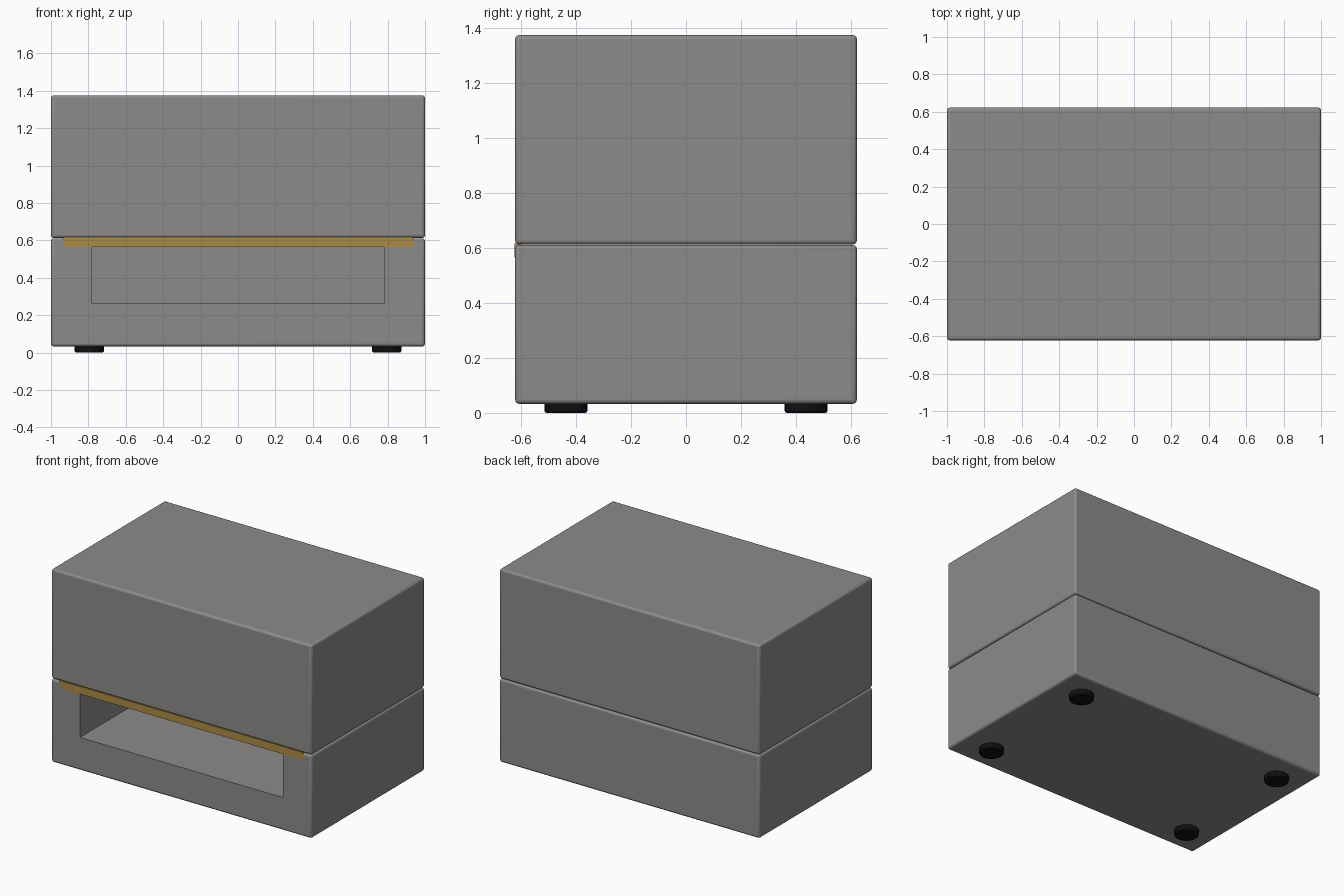
import bpy
from math import radians

cube = bpy.data.objects.get("Cube")
if cube:
    bpy.data.objects.remove(cube, do_unlink=True)


def material(name, rgb, rough=0.6):
    m = bpy.data.materials.new(name)
    m.use_nodes = True
    m.diffuse_color = (*rgb, 1)
    bsdf = m.node_tree.nodes["Principled BSDF"]
    bsdf.inputs["Base Color"].default_value = (*rgb, 1)
    bsdf.inputs["Roughness"].default_value = rough
    return m


grey = material("warm grey", (0.27, 0.26, 0.25))
brass = material("brass", (0.41, 0.26, 0.06))
black = material("black rubber", (0.005, 0.005, 0.005))


def finish(ob, name, mat, bevel=0, segments=3):
    ob.name = name
    ob.data.materials.append(mat)
    if bevel:
        mod = ob.modifiers.new("soft edges", "BEVEL")
        mod.width = bevel
        mod.segments = segments
        mod.limit_method = "ANGLE"
        bpy.ops.object.shade_smooth_by_angle(angle=radians(35))
    return ob


def box(name, mat, x, y, z, bevel=0):
    """Box spanning the (min, max) pairs x, y and z."""
    spans = (x, y, z)
    bpy.ops.mesh.primitive_cube_add(size=1, location=[(a + b) / 2 for a, b in spans])
    ob = bpy.context.object
    ob.scale = [b - a for a, b in spans]
    bpy.ops.object.transform_apply(location=False, rotation=False, scale=True)
    return finish(ob, name, mat, bevel)


FRONT, BACK = -0.622, 0.622

# Upper and lower cabinet bodies, with a fine seam between them
box("upper_body", grey, (-1, 1), (FRONT, BACK), (0.613, 1.375), 0.015)
lower = box("lower_body", grey, (-1, 1), (FRONT, BACK), (0.033, 0.611), 0.015)

# Open shelf niche cut into the front
cutter = box("niche_cutter", grey, (-0.78, 0.78), (-0.8, 0.5), (0.262, 0.565))
cutter.hide_render = True
cutter.hide_viewport = True
cutter.display_type = "WIRE"
cut = lower.modifiers.new("niche", "BOOLEAN")
cut.operation = "DIFFERENCE"
cut.solver = "EXACT"
cut.object = cutter

# Brass trim along the top of the niche
box("brass_trim", brass, (-0.935, 0.935), (FRONT - 0.002, FRONT + 0.02), (0.565, 0.617))

# Four round feet
for side, x in (("left", 0.795), ("right", -0.795)):
    for end, y in (("front", -0.437), ("back", 0.437)):
        bpy.ops.mesh.primitive_cylinder_add(vertices=32, radius=0.078, depth=0.04, location=(x, y, 0.02))
        finish(bpy.context.object, f"{end}_{side}_foot", black, 0.008, 2)
